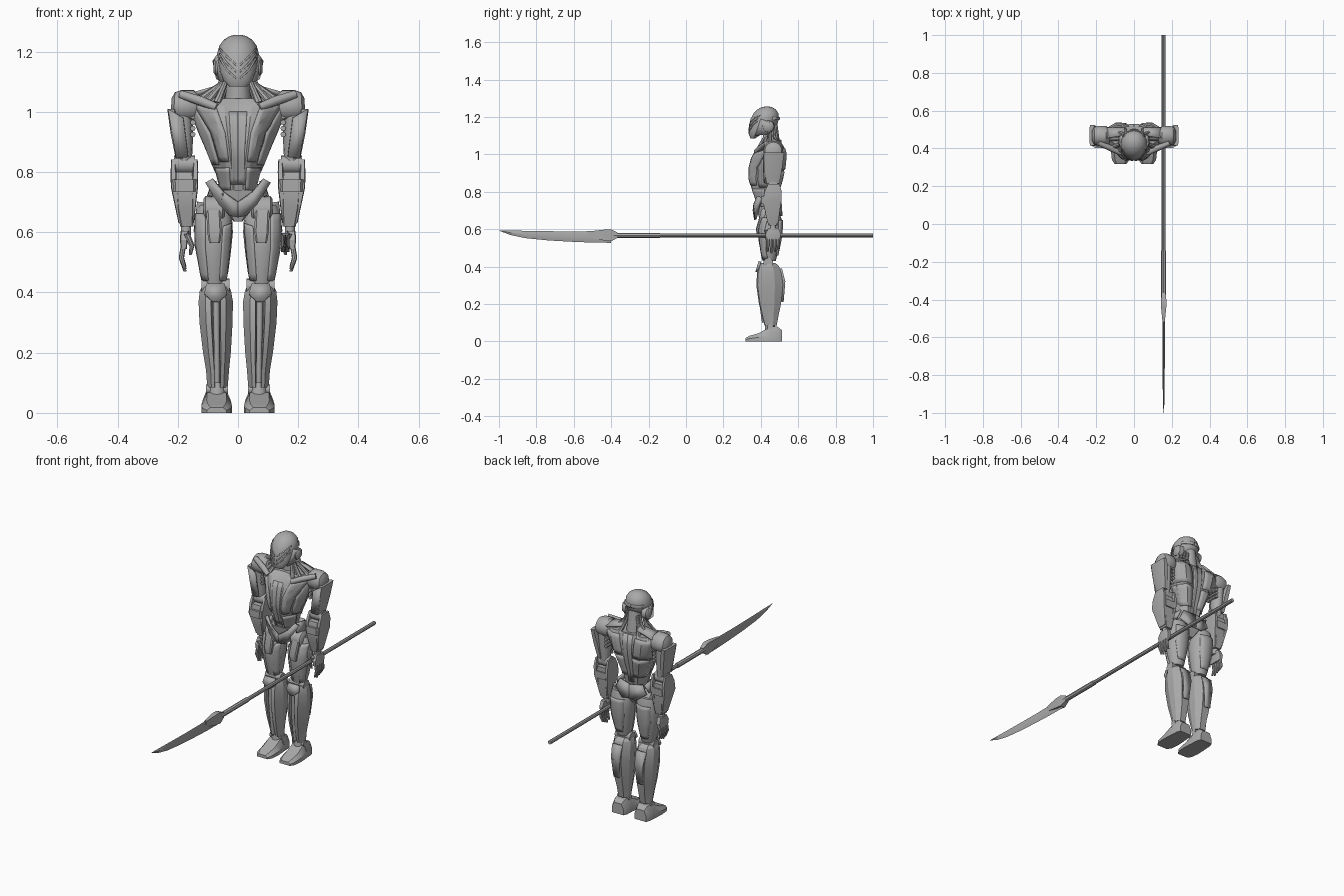
import bpy, bmesh, math
from mathutils import Vector
from mathutils.bvhtree import BVHTree

grey = bpy.data.materials.new("mid_grey")
grey.diffuse_color = (0.4, 0.4, 0.4, 1)

ROUND = [(math.sin(i * math.pi / 8), -math.cos(i * math.pi / 8)) for i in range(16)]
BOX = [(-.75, -1), (.75, -1), (1, -.75), (1, .75), (.75, 1), (-.75, 1), (-1, .75), (-1, -.75)]
CHEST = [(-.16, -.92), (.16, -.92), (.28, -1), (.5, -.9), (1, 0), (.95, .55), (.6, 1), (.12, .92),
         (-.12, .92), (-.6, 1), (-.95, .55), (-1, 0), (-.5, -.9), (-.28, -1)]
SHIN = [(-.2, -.55), (.2, -.55), (.28, -1), (.6, -.9), (1, -.2), (.95, .4), (.5, 1),
        (-.5, 1), (-.95, .4), (-1, -.2), (-.6, -.9), (-.28, -1)]


def finish(name, bm, mirror=False, thick=0, angle=30):
    bmesh.ops.recalc_face_normals(bm, faces=bm.faces)
    me = bpy.data.meshes.new(name)
    bm.to_mesh(me)
    bm.free()
    me.materials.append(grey)
    ob = bpy.data.objects.new(name, me)
    bpy.context.collection.objects.link(ob)
    bpy.ops.object.select_all(action='DESELECT')
    ob.select_set(True)
    bpy.context.view_layer.objects.active = ob
    bpy.ops.object.shade_smooth_by_angle(angle=math.radians(angle))
    if thick:
        so = ob.modifiers.new("thickness", 'SOLIDIFY')
        so.thickness, so.offset = thick, 0
    if mirror:
        ob.modifiers.new("mirror", 'MIRROR').use_mirror_merge = False
    return ob


def skin(name, rings, mirror=False, angle=30):
    """Closed surface through rings of equal length."""
    bm = bmesh.new()
    vs = [[bm.verts.new(p) for p in r] for r in rings]
    n = len(vs[0])
    for a, b in zip(vs, vs[1:]):
        for i in range(n):
            bm.faces.new((a[i], a[(i + 1) % n], b[(i + 1) % n], b[i]))
    bm.faces.new(vs[0])
    bm.faces.new(vs[-1])
    return finish(name, bm, mirror, 0, angle)


def loft(name, prof, secs, mirror=False, angle=30):
    """Sections are (z, x centre, half width, y front, y back)."""
    return skin(name, [[(cx + px * hx, (y0 + y1) / 2 + py * (y1 - y0) / 2, z) for px, py in prof]
                       for z, cx, hx, y0, y1 in secs], mirror, angle)


def rod(name, pts, radii, mirror=True, n=12):
    pts = [Vector(p) for p in pts]
    if not isinstance(radii, (list, tuple)):
        radii = [radii] * len(pts)
    q = (pts[-1] - pts[0]).to_track_quat('Z', 'Y')
    circle = [(math.cos(2 * math.pi * i / n), math.sin(2 * math.pi * i / n)) for i in range(n)]
    return skin(name, [[p + q @ Vector((c * r, s * r, 0)) for c, s in circle]
                       for p, r in zip(pts, radii)], mirror, 40)


def plate(name, pts, thick=.01, mirror=True):
    bm = bmesh.new()
    bm.faces.new([bm.verts.new(p) for p in pts])
    return finish(name, bm, mirror, thick)


def panel(name, body, a, b, way=1, thick=.012, across=4, sub=5):
    """Plate between two (x, z) edges, laid on the front (1) or back (-1) of a body."""
    tree = BVHTree.FromPolygons([v.co for v in body.data.vertices],
                                [p.vertices for p in body.data.polygons])
    def dense(e):
        out = [Vector(e[0])]
        for p, q in zip(e, e[1:]):
            out += [Vector(p).lerp(Vector(q), k / sub) for k in range(1, sub + 1)]
        return out
    bm = bmesh.new()
    rows = []
    for p, q in zip(dense(a), dense(b)):
        row = []
        for k in range(across + 1):
            x, z = p.lerp(q, k / across)
            hit = tree.ray_cast(Vector((x, .44 - way, z)), Vector((0, way, 0)))[0]
            row.append(bm.verts.new(hit or tree.find_nearest(Vector((x, .44, z)))[0]))
        rows.append(row)
    for r, s in zip(rows, rows[1:]):
        for k in range(across):
            bm.faces.new((r[k], r[k + 1], s[k + 1], s[k]))
    return finish(name, bm, True, thick)


# Head: mask-like helmet, brow strips, ear discs
helmet = loft("helmet", ROUND, [(1.085, 0, .03, .345, .37), (1.105, 0, .048, .336, .40),
    (1.13, 0, .06, .335, .45), (1.16, 0, .068, .338, .488), (1.19, 0, .07, .346, .497),
    (1.22, 0, .062, .362, .494), (1.24, 0, .047, .382, .48), (1.252, 0, .027, .405, .46),
    (1.256, 0, .01, .425, .442)], angle=50)
for i in range(3):
    d = .022 * i
    panel(f"brow_strip_{i}", helmet, [(.006, 1.115 + d), (.035, 1.142 + d), (.058, 1.18 + d * .7)],
          [(.006, 1.108 + d), (.037, 1.136 + d), (.06, 1.175 + d * .7)], 1, .006, 1)
panel("head_rear_band", helmet, [(0, 1.20), (.055, 1.20)], [(0, 1.185), (.058, 1.185)], -1, .01)
rod("ear_disc", [(.05, .44, 1.15), (.074, .44, 1.15), (.082, .44, 1.15)], [.034, .03, .018])
plate("cheek_guard", [(.066, .40, 1.19), (.08, .45, 1.17), (.068, .45, 1.11), (.05, .37, 1.10)])

# Neck and trapezius cables
rod("neck", [(0, .465, 1.0), (0, .455, 1.16)], [.045, .034], False)
for i, (x, y, s) in enumerate([(.14, .45, .045), (.105, .41, .04), (.07, .39, .03), (.12, .50, .04), (.06, .515, .025)]):
    rod(f"neck_cable_{i}", [(s, .45 + (y - .45) * .4, 1.14), (s + .015, .45 + (y - .45) * .5, 1.09),
                            (x, y, 1.03)], [.007, .009, .013], n=8)
plate("trapezius_plate", [(.045, .47, 1.09), (.17, .45, 1.055), (.15, .51, 1.04), (.05, .51, 1.07)])
rod("collar_bar", [(.07, .375, 1.015), (.12, .40, 1.035), (.19, .43, 1.058)], [.013, .016, .014])

# Torso core and armour panels
torso = loft("torso", CHEST, [(.72, 0, .052, .385, .48), (.76, 0, .062, .372, .49),
    (.82, 0, .08, .352, .50), (.87, 0, .10, .336, .515), (.93, 0, .126, .338, .528),
    (.98, 0, .145, .348, .532), (1.02, 0, .165, .37, .53), (1.045, 0, .15, .40, .52)], angle=20)
panel("outer_chest_plate", torso, [(.185, 1.05), (.132, .93), (.088, .825)],
      [(.15, 1.035), (.092, .93), (.062, .825)])
panel("inner_chest_plate", torso, [(.145, 1.025), (.086, .93), (.057, .835)],
      [(.07, 1.01), (.042, .93), (.03, .835)])
panel("sternum", torso, [(.03, 1.0), (.022, .86), (.024, .76)], [(0, 1.0), (0, .86), (0, .76)], 1, .006)
panel("belly_plate", torso, [(.074, .815), (.054, .74)], [(.028, .815), (.024, .74)])
panel("shoulder_blade_plate", torso, [(.145, 1.03), (.12, .92)], [(.05, 1.03), (.035, .92)], -1, .014)
panel("lower_back_plate", torso, [(.115, .91), (.07, .80)], [(.03, .91), (.02, .80)], -1, .014)
panel("spine_plate", torso, [(.03, 1.04), (.016, .76)], [(0, 1.04), (0, .76)], -1, .01)

# Pelvis and skirt plates
loft("pelvis", BOX, [(.635, 0, .014, .40, .47), (.68, 0, .05, .385, .49), (.74, 0, .062, .375, .495)])
plate("front_skirt", [(.085, .385, .778), (.107, .40, .765), (.06, .372, .69), (.025, .372, .655),
                      (0, .37, .65), (0, .362, .70), (.05, .366, .735)], .012)
plate("side_skirt", [(.075, .40, .77), (.085, .49, .76), (.10, .47, .715), (.09, .40, .72)])
plate("rear_skirt", [(0, .505, .75), (.07, .49, .76), (.095, .49, .71), (.04, .51, .67), (0, .51, .675)], .012)
rod("hip_joint", [(.045, .44, .675), (.052, .44, .675), (.108, .44, .675), (.115, .44, .675)],
    [.036, .045, .045, .036], n=20)

# Arms
rod("shoulder", [(.13, .467, 1.015), (.15, .467, 1.02), (.19, .467, 1.02), (.212, .467, 1.02), (.222, .467, 1.02)],
    [.04, .053, .053, .045, .025], n=20)
loft("upper_arm", ROUND, [(.82, .178, .024, .44, .495), (.90, .18, .03, .43, .505), (1.0, .182, .034, .425, .51)], True, 40)
loft("upper_arm_outer_shell", BOX, [(.845, .195, .012, .43, .50), (.93, .208, .016, .42, .515),
                                    (1.01, .222, .013, .415, .525)], True)
plate("upper_arm_front_shell", [(.232, .42, 1.01), (.182, .415, .98), (.165, .42, .85), (.205, .425, .845)])
for i in range(4):
    z = .985 - i * .02
    rod(f"arm_rib_{i}", [(.15, .43, z), (.15, .505, z)], .009, n=8)
rod("elbow", [(.143, .465, .825), (.213, .465, .825)], .03, n=16)
loft("forearm", BOX, [(.62, .17, .022, .44, .49), (.68, .174, .031, .425, .50),
    (.76, .178, .036, .41, .505), (.80, .178, .034, .42, .505)], True)
for side, x in (("inner", .141), ("outer", .215)):
    k = (x - .178) * .5
    loft(f"forearm_{side}_shell", BOX, [(.63, .172 + k, .007, .44, .49), (.75, x - k * .1, .01, .41, .51),
         (.80, x, .009, .42, .512), (.842, x, .007, .44, .50)], True)
loft("forearm_cuff", BOX, [(.735, .178, .039, .402, .51), (.775, .178, .041, .402, .512)], True)
rod("wrist", [(.172, .465, .635), (.173, .465, .59)], .017)

# Hands
loft("palm", BOX, [(.545, .18, .01, .428, .502), (.575, .18, .013, .425, .507), (.605, .177, .014, .44, .495)], True)
for i in range(4):
    y = .437 + i * .019
    tip = .47 + .008 * abs(i - 1)
    rod(f"finger_{i}", [(.182, y, .552), (.188, y, .515), (.176, y, tip)], [.009, .009, .005], n=8)
rod("thumb", [(.17, .43, .595), (.153, .432, .555), (.158, .437, .525)], [.01, .009, .005], n=8)

# Thighs
thigh = loft("thigh", ROUND, [(.43, .078, .036, .41, .48), (.47, .079, .047, .40, .49), (.54, .081, .058, .388, .505),
    (.60, .081, .064, .385, .512), (.65, .082, .062, .40, .512), (.69, .085, .048, .42, .50)], True, 40)
panel("thigh_outer_plate", thigh, [(.139, .66), (.139, .56), (.117, .44)], [(.108, .66), (.108, .55), (.098, .44)])
panel("thigh_inner_plate", thigh, [(.05, .62), (.055, .55), (.062, .44)], [(.024, .63), (.03, .55), (.042, .44)])
panel("thigh_rear_plate", thigh, [(.125, .65), (.122, .55), (.10, .46)], [(.04, .65), (.043, .55), (.058, .46)], -1)
loft("hip_actuator", BOX, [(.565, .078, .018, .38, .42), (.60, .078, .024, .373, .42), (.69, .082, .024, .40, .44)], True)
rod("hip_piston", [(.12, .455, .70), (.132, .455, .60)], .016)

# Knees and shins
rod("knee", [(.028, .44, .42), (.122, .44, .42)], .026, n=16)
plate("knee_cap", [(.045, .395, .428), (.105, .395, .428), (.112, .386, .395), (.085, .378, .37),
                   (.062, .378, .37), (.036, .386, .395)], .014)
loft("shin", SHIN, [(.085, .068, .034, .42, .485), (.14, .068, .038, .405, .495), (.20, .07, .046, .39, .508),
    (.30, .073, .055, .376, .518), (.37, .074, .057, .38, .51), (.405, .075, .052, .39, .495), (.42, .075, .045, .40, .475)], True, 20)
rod("shin_piston", [(.073, .395, .39), (.071, .395, .25), (.069, .415, .10)], [.011, .01, .009])
plate("calf_plate", [(.045, .508, .39), (.105, .508, .39), (.10, .526, .32), (.09, .517, .21), (.056, .517, .21), (.047, .526, .32)])

# Feet
def foot_rings(secs):
    return [[(.071 - h, y, 0), (.071 + h, y, 0), (.071 + h, y, t * .5), (.071 + h * .65, y, t),
             (.071 - h * .65, y, t), (.071 - h, y, t * .5)] for y, h, t in secs]
skin("foot", foot_rings([(.318, .032, .018), (.34, .046, .03), (.385, .051, .042), (.43, .049, .066), (.46, .045, .074)]), True)
skin("heel", foot_rings([(.445, .047, .082), (.49, .045, .078), (.512, .036, .06)]), True)
rod("ankle", [(.07, .45, .05), (.068, .45, .13)], [.03, .022])
rod("ankle_joint", [(.034, .45, .078), (.106, .45, .078)], .016)

# Spear: shaft, sleeve, collar, ridged blade
SX, SZ = .157, .567
rod("spear_shaft", [(SX, 1, SZ), (SX, -.42, SZ)], .0105, False, 8)
rod("spear_sleeve", [(SX, -.14, SZ), (SX, -.40, SZ)], .0135, False, 8)
skin("spear_collar", [[(SX - w, y, z0), (SX + w, y, z0), (SX + w, y, z1), (SX - w, y, z1)] for y, w, z0, z1 in
    [(-.365, .010, .553, .582), (-.40, .014, .535, .598), (-.44, .014, .54, .597), (-.52, .006, .556, .588)]])
skin("spear_blade", [[(SX, y, t), (SX + w, y, (t + b) / 2), (SX, y, b), (SX - w, y, (t + b) / 2)] for y, t, b, w in
    [(-.40, .592, .527, .007), (-.50, .589, .528, .007), (-.62, .588, .533, .007), (-.74, .589, .54, .006),
     (-.86, .591, .552, .005), (-.94, .593, .569, .004), (-1, .594, .592, .001)]])
